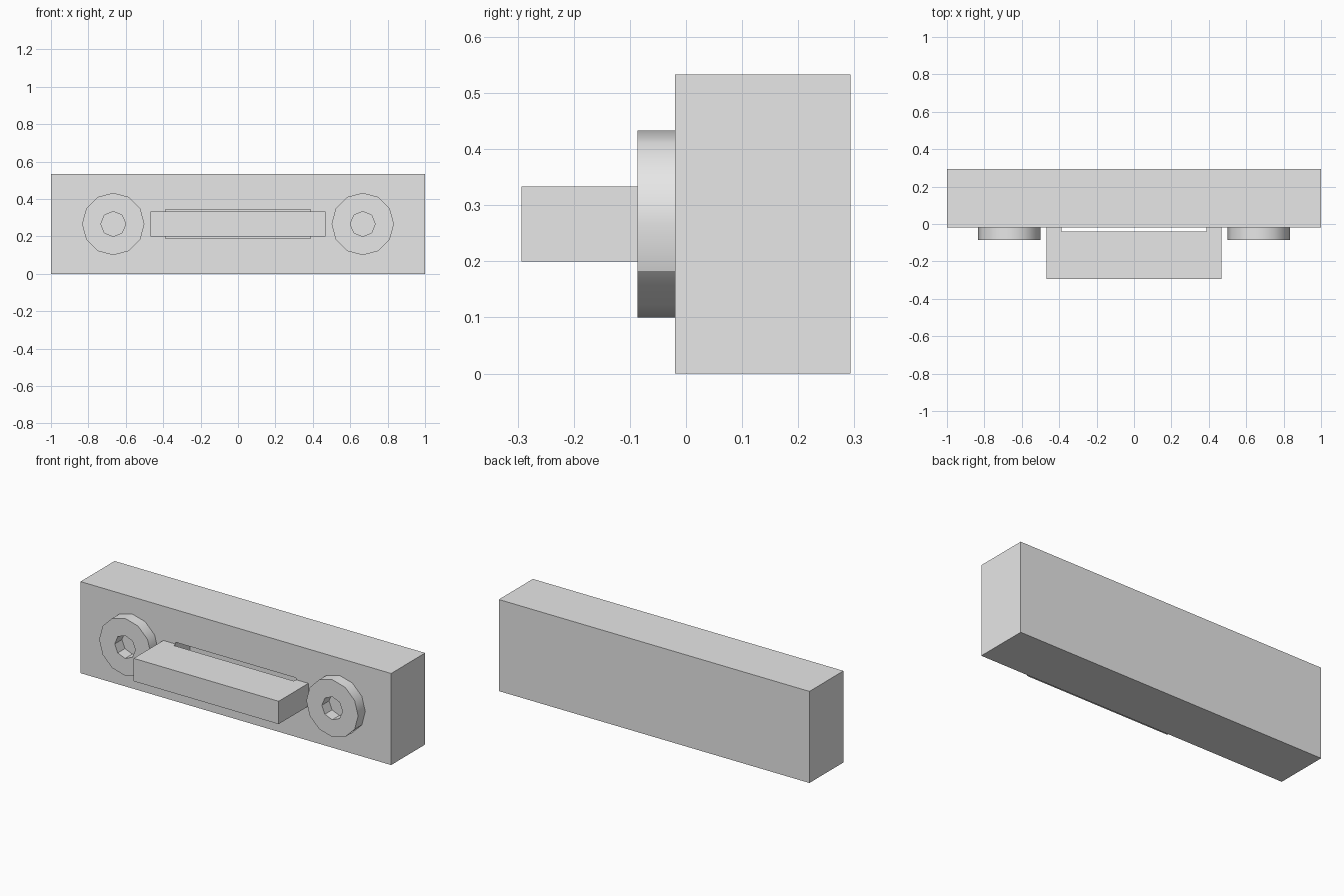
import bpy, bmesh
from math import cos, sin, tau, radians
from mathutils import Vector

cube = bpy.data.objects.get("Cube")
if cube:
    bpy.data.objects.remove(cube, do_unlink=True)

grey = bpy.data.materials.new("plain grey")
grey.use_nodes = True
grey.diffuse_color = (0.8, 0.8, 0.8, 1)
grey.node_tree.nodes["Principled BSDF"].inputs["Base Color"].default_value = (0.8, 0.8, 0.8, 1)

FACE_Y, BACK_Y, HEIGHT = -0.02, 0.293, 0.533
MID_Z = HEIGHT / 2


def finish(name, bm):
    bmesh.ops.recalc_face_normals(bm, faces=bm.faces)
    mesh = bpy.data.meshes.new(name)
    bm.to_mesh(mesh)
    bm.free()
    mesh.materials.append(grey)
    obj = bpy.data.objects.new(name, mesh)
    bpy.context.collection.objects.link(obj)
    return obj


def extrude(bm, faces, offset):
    geom = bmesh.ops.extrude_face_region(bm, geom=faces)["geom"]
    verts = [v for v in geom if isinstance(v, bmesh.types.BMVert)]
    bmesh.ops.translate(bm, verts=verts, vec=offset)


# Block with a shallow slot in its front face
bm = bmesh.new()
bmesh.ops.create_cube(bm, size=1)
for v in bm.verts:
    v.co = Vector((v.co.x * 2, BACK_Y if v.co.y > 0 else FACE_Y, HEIGHT if v.co.z > 0 else 0))
front = min(bm.faces, key=lambda f: f.calc_center_median().y)
bmesh.ops.inset_individual(bm, faces=[front], thickness=0.1)
for v in front.verts:
    v.co.x = 0.387 if v.co.x > 0 else -0.387
    v.co.z = MID_Z + (0.077 if v.co.z > MID_Z else -0.077)
slot = bmesh.ops.extrude_discrete_faces(bm, faces=[front])["faces"]
bmesh.ops.translate(bm, verts=slot[0].verts, vec=(0, 0.13, 0))
finish("block", bm)

# U-shaped handle, its short legs resting on the block
bm = bmesh.new()
half = [(0.387, -0.04), (0.387, FACE_Y), (0.467, FACE_Y), (0.467, -0.293)]
outline = half + [(-x, y) for x, y in reversed(half)]
profile = bm.faces.new([bm.verts.new((x, y, 0.2)) for x, y in outline])
extrude(bm, [profile], (0, 0, 0.133))
finish("handle", bm)


# Screw heads with an eight-sided socket
def ring(bm, x, radius, sides):
    verts = [bm.verts.new((x + radius * cos(tau * i / sides), FACE_Y,
                           MID_Z + radius * sin(tau * i / sides))) for i in range(sides)]
    return [bm.edges.new((verts[i - 1], verts[i])) for i in range(sides)]


for side, x in (("left", 0.667), ("right", -0.667)):
    bm = bmesh.new()
    edges = ring(bm, x, 0.1667, 12) + ring(bm, x, 0.0667, 8)
    bmesh.ops.triangle_fill(bm, edges=edges, use_beauty=True, normal=(0, -1, 0))
    extrude(bm, bm.faces[:], (0, -0.066, 0))
    screw = finish(side + "_screw_head", bm)
    bpy.ops.object.select_all(action='DESELECT')
    screw.select_set(True)
    bpy.context.view_layer.objects.active = screw
    bpy.ops.object.shade_smooth_by_angle(angle=radians(30))
